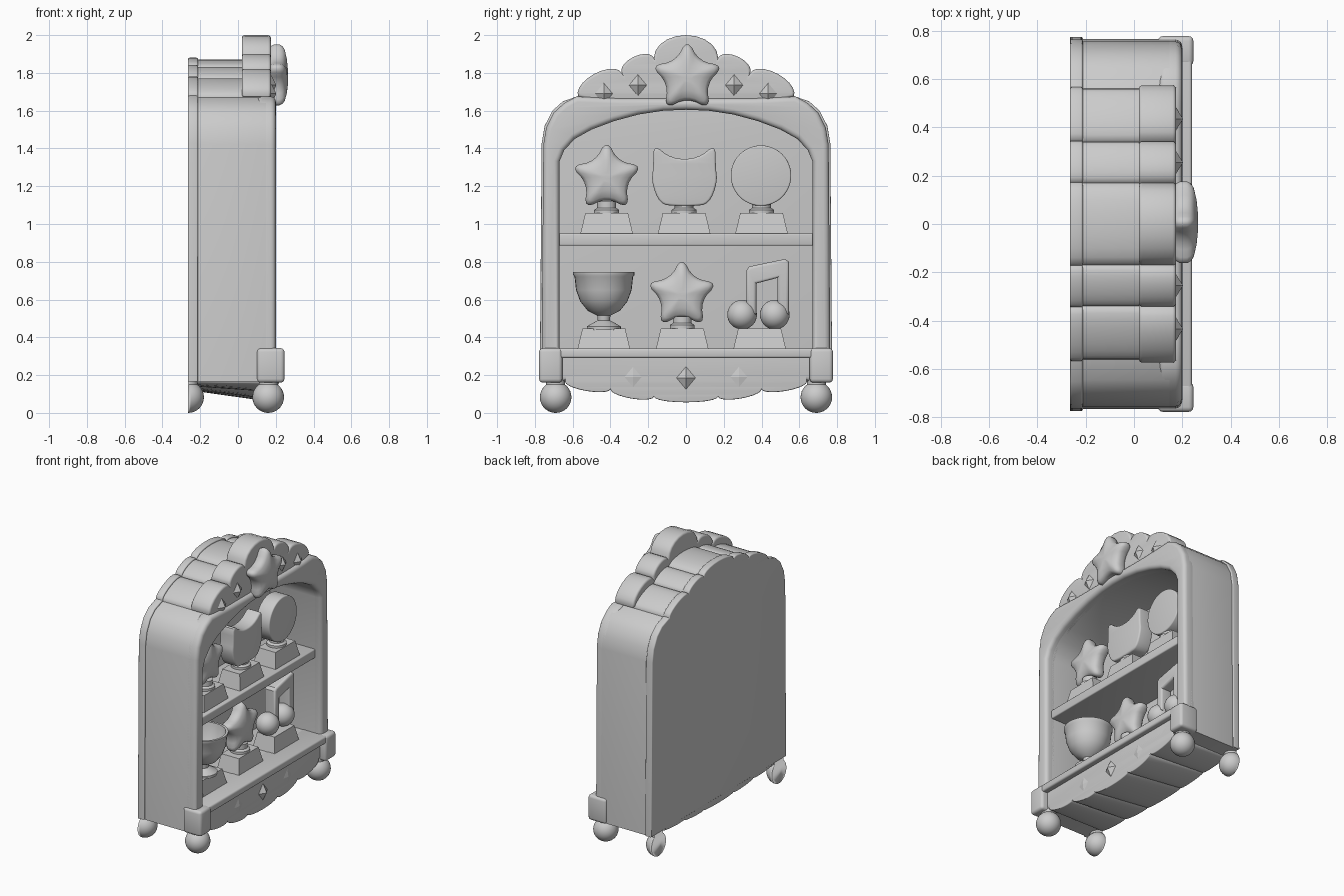
import bpy, bmesh
from math import sin, cos, pi, radians
from mathutils import Matrix, Vector

if "Cube" in bpy.data.objects:
    bpy.data.objects.remove(bpy.data.objects["Cube"])

GREY = (0.6, 0.6, 0.6, 1)
mat = bpy.data.materials.new("plain grey")
mat.use_nodes = True
mat.diffuse_color = GREY
mat.node_tree.nodes["Principled BSDF"].inputs["Base Color"].default_value = GREY

# profile plane (u, v, depth) -> (y, z, x)
TO_FRONT = Matrix(((0, 0, 1, 0), (1, 0, 0, 0), (0, 1, 0, 0), (0, 0, 0, 1)))


def finish(name, bm, angle=35):
    bmesh.ops.remove_doubles(bm, verts=bm.verts, dist=0.0004)
    bmesh.ops.recalc_face_normals(bm, faces=bm.faces)
    me = bpy.data.meshes.new(name)
    bm.to_mesh(me)
    bm.free()
    me.materials.append(mat)
    ob = bpy.data.objects.new(name, me)
    bpy.context.collection.objects.link(ob)
    bpy.ops.object.select_all(action='DESELECT')
    ob.select_set(True)
    bpy.context.view_layer.objects.active = ob
    bpy.ops.object.shade_smooth_by_angle(angle=radians(angle))
    return ob


def plate(name, loops, x0, x1, bevel=0.0, warp=None):
    """Extrude closed (y, z) loops from x0 to x1; inner loops become holes."""
    cu = bpy.data.curves.new(name, 'CURVE')
    cu.dimensions, cu.fill_mode = '2D', 'BOTH'
    cu.extrude = (x1 - x0) / 2 - bevel
    cu.bevel_depth, cu.offset, cu.bevel_resolution = bevel, -bevel, 3
    for loop in loops:
        sp = cu.splines.new('POLY')
        sp.points.add(len(loop) - 1)
        for p, (y, z) in zip(sp.points, loop):
            p.co = (y, z, 0, 1)
        sp.use_cyclic_u = True
    tmp = bpy.data.objects.new(name, cu)
    bpy.context.collection.objects.link(tmp)
    me = bpy.data.meshes.new_from_object(tmp.evaluated_get(bpy.context.evaluated_depsgraph_get()))
    bpy.data.objects.remove(tmp)
    bm = bmesh.new()
    bm.from_mesh(me)
    bpy.data.meshes.remove(me)
    bm.transform(Matrix.Translation(((x0 + x1) / 2, 0, 0)) @ TO_FRONT)
    if warp:
        for v in bm.verts:
            v.co = warp(v.co)
    return finish(name, bm)


def loft(name, rings, angle=35):
    bm = bmesh.new()
    rows = [[bm.verts.new(p) for p in r] for r in rings]
    n = len(rows[0])
    for a, b in zip(rows, rows[1:]):
        for i in range(n):
            bm.faces.new((a[i], a[(i + 1) % n], b[(i + 1) % n], b[i]))
    bm.faces.new(rows[0])
    bm.faces.new(rows[-1])
    return finish(name, bm, angle)


def box(name, lo, hi, bevel=0.01):
    lo, hi = Vector(lo), Vector(hi)
    bm = bmesh.new()
    bmesh.ops.create_cube(bm, size=1)
    for v in bm.verts:
        v.co = (lo + hi) / 2 + v.co * (hi - lo)
    bmesh.ops.bevel(bm, geom=bm.edges[:], offset=bevel, segments=3, profile=0.5, affect='EDGES')
    return finish(name, bm)


def turned(name, x, y, profile, n=32):
    return loft(name, [[(x + r * cos(2 * pi * i / n), y + r * sin(2 * pi * i / n), z)
                        for i in range(n)] for r, z in profile])


def mirrored(half):
    """Mirror a right-to-centre half outline across y = 0."""
    return half + [(-y, z) for y, z in reversed(half) if abs(y) > 1e-4]


def lobe(a, b, h, n=10):
    """Bulging half-ellipse from a to b, on the left-hand side of travel flipped outward."""
    dy, dz = b[0] - a[0], b[1] - a[1]
    ln = (dy * dy + dz * dz) ** 0.5
    pts = []
    for i in range(n):
        t = pi * i / n
        s, k = (1 - cos(t)) / 2, h * sin(t) / ln
        pts.append((a[0] + dy * s + dz * k, a[1] + dz * s - dy * k))
    return pts


def scallops(cusps, heights, mid):
    """Half lobes down to a centre lobe, then the mirror of them."""
    pts = []
    for a, b, h in zip(cusps, cusps[1:], heights):
        pts += lobe(a, b, h)
    left = [(-y, z) for y, z in pts]
    last = cusps[-1]
    return pts + lobe(last, (-last[0], last[1]), mid) + [(-last[0], last[1])] + left[::-1]


def smooth(pts, rounds=2):
    for _ in range(rounds):
        pts = [(p[0] * k + q[0] * (1 - k), p[1] * k + q[1] * (1 - k))
               for p, q in zip(pts, pts[1:] + pts[:1]) for k in (0.75, 0.25)]
    return pts


# cabinet outlines
shoulder = [(0.765, 0.165), (0.755, 1.42), (0.74, 1.51), (0.7, 1.59), (0.645, 1.64)]
left_shoulder = [(-y, z) for y, z in reversed(shoulder)]
roof = scallops([(0.56, 1.67), (0.34, 1.76), (0.17, 1.82)], (0.035, 0.03), 0.05)
outer = shoulder + roof + left_shoulder
opening = mirrored([(0.67, 0.34), (0.67, 1.33), (0.645, 1.39), (0.59, 1.45), (0.5, 1.5),
                    (0.38, 1.545), (0.25, 1.58), (0.12, 1.6), (0, 1.605)])

plate("cabinet_shell", [outer, opening], -0.24, 0.16, 0.012)
plate("back_panel", [[(y * 1.012, 0.165 + (z - 0.165) * 1.006) for y, z in outer]],
      -0.265, -0.212, 0.008)

# rounded rim around the opening
rim_outer = mirrored(shoulder + [(0.58, 1.675), (0.48, 1.67), (0.35, 1.665), (0.18, 1.665), (0, 1.665)])
plate("front_rim", [rim_outer, opening], 0.1, 0.2, 0.028)

# scalloped crest with star and studs
crest_top = scallops([(0.57, 1.675), (0.34, 1.8), (0.17, 1.88)], (0.065, 0.05), 0.12)
plate("crest", [crest_top + [(-0.4, 1.63), (0, 1.65), (0.4, 1.63)]], 0.02, 0.174, 0.015)


def stud(name, x, y, z, size=0.05, depth=0.03):
    ring = [(0, 1.2), (1, 0), (0, -1.2), (-1, 0)]
    loft(name, [[(x + d, y + size * k * u, z + size * k * v) for u, v in ring]
                for d, k in ((-0.01, 1), (0, 1), (depth, 0.04))], 10)


for s, side in ((1, "left"), (-1, "right")):
    stud(f"crest_stud_inner_{side}", 0.172, s * 0.255, 1.735)
    stud(f"crest_stud_outer_{side}", 0.172, s * 0.435, 1.69)
    stud(f"apron_stud_{side}", 0.2, s * 0.28, 0.19, 0.045, 0.008)
stud("apron_stud_middle", 0.2, 0, 0.185)


def star(name, x, y, z, size, half):
    outline = smooth([(size * (1 if i % 2 == 0 else 0.52) * sin(pi * i / 5),
                       size * (1 if i % 2 == 0 else 0.52) * cos(pi * i / 5)) for i in range(10)])
    front = [(1, 0.25), (0.95, 0.5), (0.85, 0.7), (0.55, 0.9), (0.2, 1)]
    layers = [(k, -d) for k, d in reversed(front)] + front
    loft(name, [[(x + half * d, y + k * u, z + k * v) for u, v in outline] for k, d in layers], 60)


star("crest_star", 0.205, 0.007, 1.775, 0.205, 0.06)

# apron tapering upward toward the back
apron = scallops([(0.64, 0.165), (0.4, 0.125), (0.17, 0.085)], (-0.03, -0.03), -0.03)


def taper(co):
    if co.z < 0.165:
        co.z = 0.165 + (co.z - 0.165) * (0.4 + 0.6 * (co.x + 0.265) / 0.465)
    return co


plate("apron", [apron + [(-0.64, 0.3), (0.64, 0.3)]], -0.262, 0.2, 0.006, taper)
box("base_ledge", (0.05, -0.72, 0.29), (0.24, 0.72, 0.342), 0.012)
box("shelf", (-0.22, -0.675, 0.885), (0.15, 0.675, 0.95), 0.008)

# corner blocks and ball feet
foot = [(0.083 * sin(pi * i / 16) + 0.0005, 0.083 - 0.083 * cos(pi * i / 16)) for i in range(14)]
foot += [(0.05, 0.15), (0.05, 0.2)]
for s, side in ((1, "left"), (-1, "right")):
    y0, y1 = sorted((s * 0.655, s * 0.778))
    box(f"corner_block_{side}", (0.1, y0, 0.16), (0.246, y1, 0.343), 0.02)
    turned(f"front_foot_{side}", 0.16, s * 0.69, foot)
    back = turned(f"back_foot_{side}", -0.264, s * 0.69, foot)
    bm = bmesh.new()
    bm.from_mesh(back.data)
    cut = bmesh.ops.bisect_plane(bm, geom=bm.verts[:] + bm.edges[:] + bm.faces[:],
                                 plane_co=(-0.264, 0, 0), plane_no=(-1, 0, 0), clear_outer=True)
    bmesh.ops.holes_fill(bm, edges=[e for e in cut["geom_cut"] if isinstance(e, bmesh.types.BMEdge)])
    bm.to_mesh(back.data)
    bm.free()

# trophy pedestals
MID = 0.03


def pedestal(name, y, z, neck=True):
    ring = [(1, 1), (-1, 1), (-1, -1), (1, -1)]
    loft(name, [[(MID + u * hx, y + v * hy, z + h) for u, v in ring]
                for hx, hy, h in ((0.09, 0.14, -0.005), (0.07, 0.113, 0.108))])
    if neck:
        turned(name + "_neck", MID, y, [(0.066, z + 0.1), (0.066, z + 0.125), (0.05, z + 0.135), (0.05, z + 0.17)])


for row, z, places in (("upper", 0.95, (-0.42, -0.01, 0.4)), ("lower", 0.34, (-0.435, -0.02, 0.39))):
    for i, y in enumerate(places):
        pedestal(f"{row}_pedestal_{i + 1}", y, z, not (row == "lower" and i != 1))

# upper shelf trophies
star("upper_star_trophy", MID, -0.42, 1.245, 0.203, 0.06)
cat = smooth(mirrored([(0.07, 1.345), (0.165, 1.425), (0.165, 1.3), (0.175, 1.22),
                       (0.13, 1.105), (0.05, 1.095)]))
plate("cat_head_trophy", [[(y - 0.008, z) for y, z in cat]], MID - 0.055, MID + 0.055, 0.012)
disc = [(0.397 + 0.16 * cos(pi * i / 24), 1.256 + 0.16 * sin(pi * i / 24)) for i in range(48)]
plate("disc_trophy", [disc], MID - 0.055, MID + 0.055, 0.008)

# lower shelf trophies
turned("cup_trophy", MID, -0.435, [
    (0.09, 0.44), (0.09, 0.458), (0.06, 0.475), (0.032, 0.49), (0.035, 0.515), (0.085, 0.54),
    (0.125, 0.59), (0.147, 0.65), (0.155, 0.72), (0.162, 0.73), (0.162, 0.745), (0.145, 0.745),
    (0.13, 0.65), (0.08, 0.57), (0.001, 0.55)])
star("lower_star_trophy", MID, -0.022, 0.625, 0.203, 0.06)
note = [(0.32, 0.52), (0.32, 0.755), (0.335, 0.775), (0.525, 0.815), (0.545, 0.8), (0.545, 0.52),
        (0.485, 0.52), (0.485, 0.715), (0.372, 0.685), (0.372, 0.52)]
plate("note_stems", [note], MID - 0.045, MID + 0.045, 0.016)
ball = [(0.078 * sin(pi * i / 16) + 0.0005, 0.52 - 0.078 * cos(pi * i / 16)) for i in range(17)]
for y, side in ((0.297, "right"), (0.47, "left")):
    turned(f"note_head_{side}", MID, y, ball)
